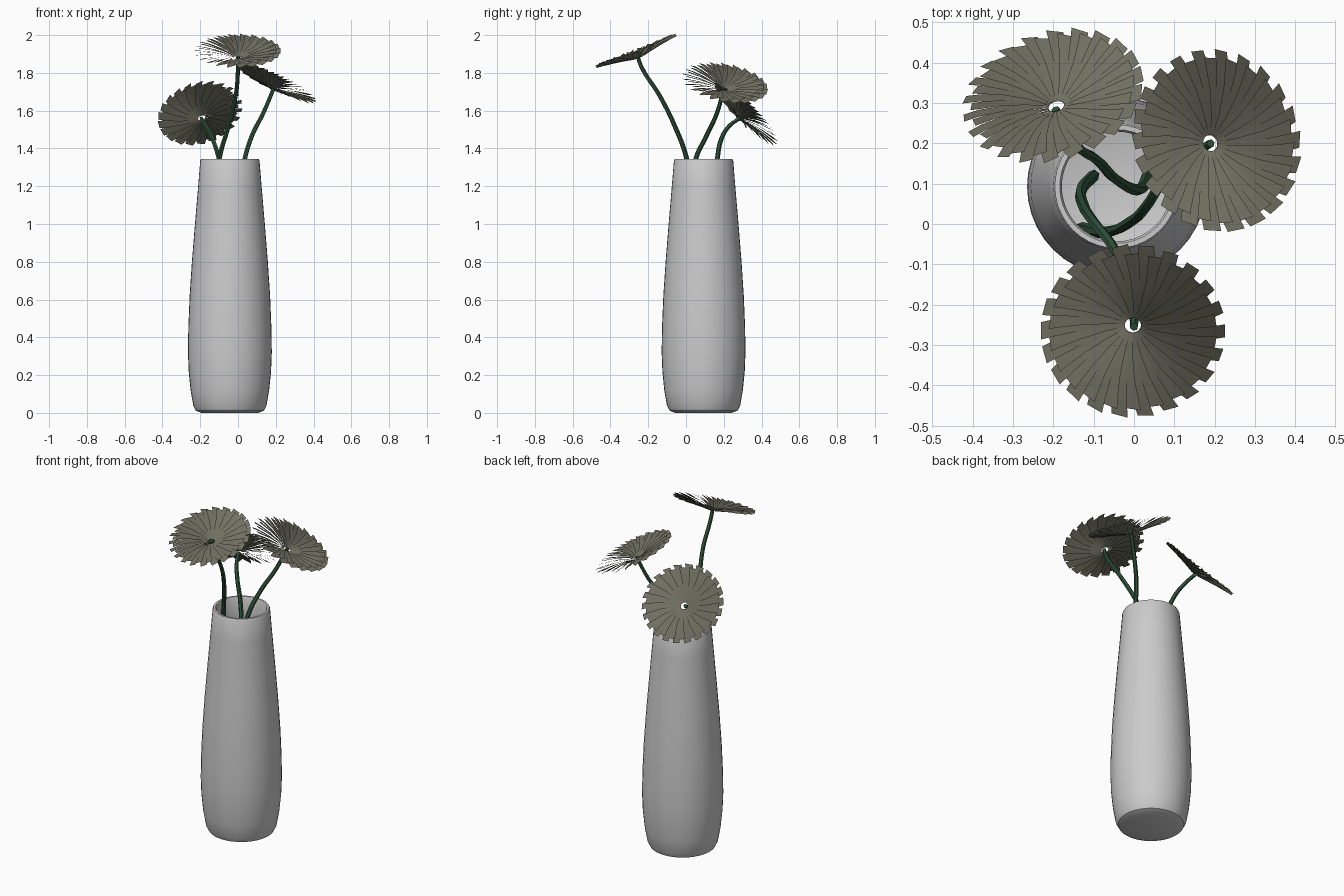
import bpy, bmesh, math
from mathutils import Vector, Matrix

if "Cube" in bpy.data.objects:
    bpy.data.objects.remove(bpy.data.objects["Cube"])


def material(name, rgb):
    m = bpy.data.materials.new(name)
    m.diffuse_color = (*rgb, 1)
    m.use_nodes = True
    m.node_tree.nodes["Principled BSDF"].inputs["Base Color"].default_value = m.diffuse_color
    return m


petal_mat = material("petal_olive", (0.16, 0.16, 0.12))
stem_mat = material("stem_green", (0.03, 0.09, 0.045))


def mesh_object(name, bm, mat=None):
    me = bpy.data.meshes.new(name)
    bm.to_mesh(me)
    bm.free()
    ob = bpy.data.objects.new(name, me)
    bpy.context.collection.objects.link(ob)
    if mat:
        me.materials.append(mat)
    return ob


def select(ob):
    bpy.ops.object.select_all(action='DESELECT')
    ob.select_set(True)
    bpy.context.view_layer.objects.active = ob


# Vase: hollow lathe, outer wall up, over the rim, inner wall down
def vase():
    profile = [(0, 0.005), (0.15, 0.0), (0.18, 0.012), (0.194, 0.04), (0.208, 0.12),
               (0.218, 0.22), (0.222, 0.32), (0.220, 0.45), (0.213, 0.62), (0.201, 0.8),
               (0.185, 1.0), (0.168, 1.2), (0.157, 1.335), (0.153, 1.343), (0.141, 1.343),
               (0.136, 1.335), (0.148, 1.2), (0.165, 1.0), (0.193, 0.62), (0.2, 0.32),
               (0.188, 0.12), (0.165, 0.05), (0.13, 0.035), (0, 0.035)]
    bm = bmesh.new()
    vs = [bm.verts.new((r, 0, z)) for r, z in profile]
    es = [bm.edges.new(p) for p in zip(vs, vs[1:])]
    bmesh.ops.spin(bm, geom=vs + es, cent=(0, 0, 0), axis=(0, 0, 1),
                   angle=math.tau, steps=40, use_duplicate=False)
    bmesh.ops.remove_doubles(bm, verts=bm.verts, dist=1e-4)
    bmesh.ops.recalc_face_normals(bm, faces=bm.faces)
    ob = mesh_object("vase", bm)
    ob.location = (-0.043, 0.093, 0)
    select(ob)
    bpy.ops.object.shade_smooth_by_angle(angle=math.radians(40))


# Stem: tapered tube along a smooth path
def stem(name, pts):
    cu = bpy.data.curves.new(name, 'CURVE')
    cu.dimensions = '3D'
    cu.bevel_depth = 0.015
    cu.bevel_resolution = 1
    cu.resolution_u = 6
    cu.use_fill_caps = True
    sp = cu.splines.new('BEZIER')
    sp.bezier_points.add(len(pts) - 1)
    for i, (bp, p) in enumerate(zip(sp.bezier_points, pts)):
        bp.co = p
        bp.handle_left_type = bp.handle_right_type = 'AUTO'
        bp.radius = 1.0 - 0.3 * i / (len(pts) - 1)
    ob = bpy.data.objects.new(name, cu)
    bpy.context.collection.objects.link(ob)
    cu.materials.append(stem_mat)
    select(ob)
    bpy.ops.object.convert(target='MESH')
    bpy.ops.object.shade_smooth_by_angle(angle=math.radians(50))


# Flower head: two rings of square-ended petals, each rolled like a pinwheel
def flower(name, base, normal, turn):
    bm = bmesh.new()
    section = [(0.02, 0.0, 0.004), (0.07, 0.013, 0.012), (0.13, 0.026, 0.018),
               (0.19, 0.036, 0.0215), (1.0, 0.040, 0.0215)]
    for ring, (count, length, lift) in enumerate([(22, 0.228, 0.0), (22, 0.207, 0.004)]):
        for i in range(count):
            rot = Matrix.Rotation(math.tau * (i + 0.5 * ring) / count + turn, 4, 'Z')
            prev = None
            for r, z, w in section:
                r = min(r, length)
                swirl = -0.25 * (1 - r / length)
                roll = math.radians(20)
                pair = []
                for s in (-1, 1):
                    p = Vector((r, s * w * math.cos(roll), z + lift + s * w * math.sin(roll)))
                    pair.append(bm.verts.new(rot @ Matrix.Rotation(swirl, 4, 'Z') @ p))
                if prev:
                    bm.faces.new((prev[0], pair[0], pair[1], prev[1]))
                prev = pair
    ob = mesh_object(name, bm, petal_mat)
    ob.rotation_mode = 'QUATERNION'
    ob.rotation_quaternion = Vector(normal).to_track_quat('Z', 'Y')
    ob.location = base
    select(ob)
    bpy.ops.object.shade_smooth_by_angle(angle=math.radians(30))


vase()

stem("front_stem", [(-0.10, 0.12, 0.10), (-0.13, 0.085, 0.55), (-0.125, 0.045, 1.0),
                    (-0.10, 0.005, 1.34), (-0.05, -0.06, 1.52), (-0.012, -0.14, 1.68),
                    (0.0, -0.235, 1.83), (0.0, -0.255, 1.885)])
stem("right_stem", [(-0.13, -0.01, 0.10), (-0.07, -0.02, 0.55), (-0.01, 0.005, 1.0),
                    (0.035, 0.05, 1.34), (0.075, 0.11, 1.47), (0.135, 0.165, 1.59),
                    (0.19, 0.2, 1.72)])
stem("back_stem", [(0.035, 0.12, 0.10), (0.01, 0.085, 0.55), (-0.05, 0.115, 1.0),
                   (-0.10, 0.165, 1.34), (-0.135, 0.187, 1.45), (-0.17, 0.23, 1.52),
                   (-0.195, 0.285, 1.56)])

flower("front_flower", (-0.003, -0.25, 1.88), (0, -0.37, 0.93), 0.0)
flower("right_flower", (0.188, 0.2, 1.712), (0.45, 0.18, 0.95), 0.1)
flower("back_flower", (-0.192, 0.29, 1.56), (-0.22, 0.70, 0.68), 0.2)
